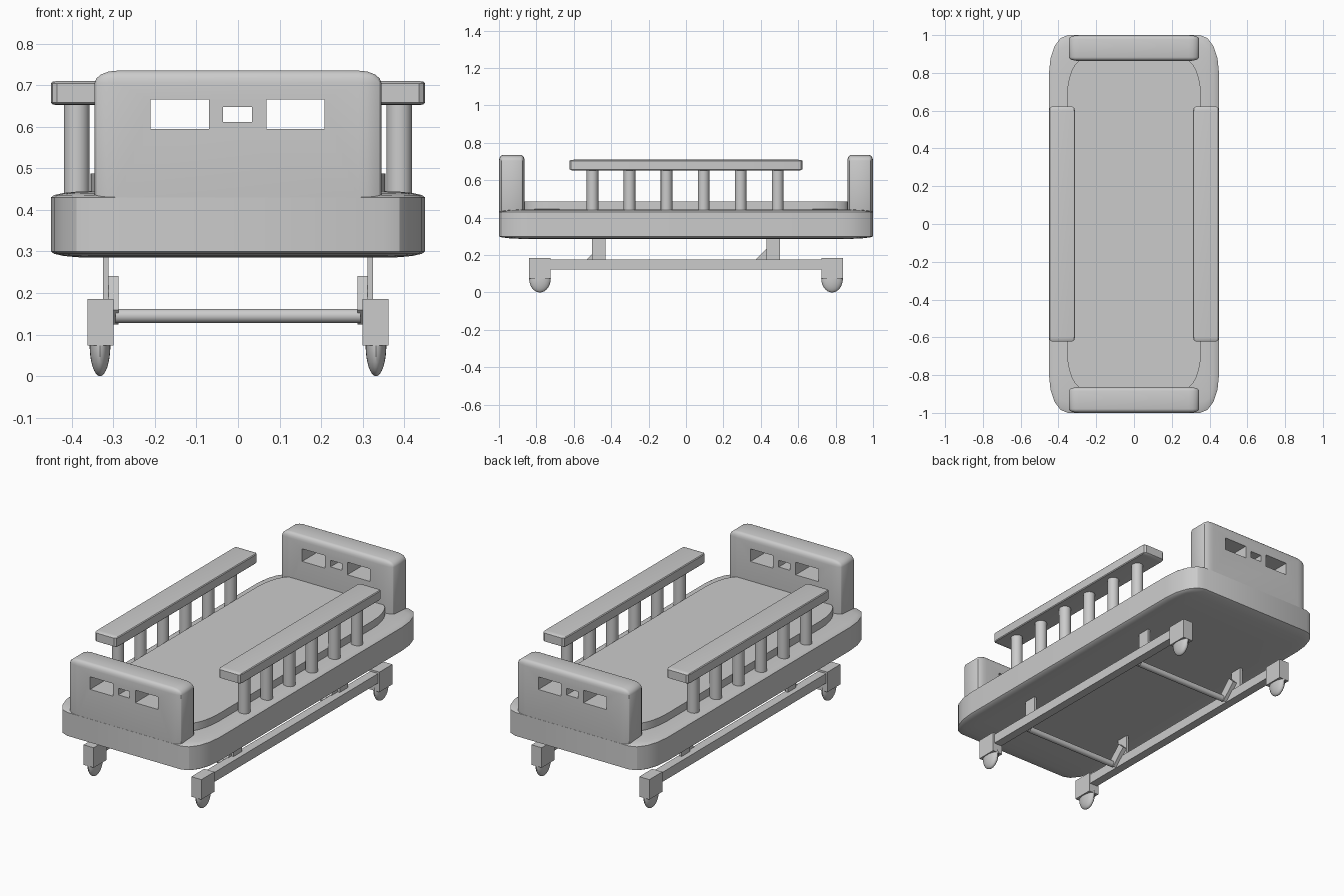
import bpy, bmesh, math
from mathutils import Vector, Matrix

if "Cube" in bpy.data.objects:
    bpy.data.objects.remove(bpy.data.objects["Cube"])

grey = bpy.data.materials.new("light_grey")
grey.diffuse_color = (0.6, 0.6, 0.6, 1)
grey.use_nodes = True
grey.node_tree.nodes["Principled BSDF"].inputs["Base Color"].default_value = grey.diffuse_color


def finish(name, bm, smooth=True):
    bmesh.ops.recalc_face_normals(bm, faces=bm.faces)
    me = bpy.data.meshes.new(name)
    bm.to_mesh(me)
    bm.free()
    me.materials.append(grey)
    ob = bpy.data.objects.new(name, me)
    bpy.context.collection.objects.link(ob)
    if smooth:
        bpy.ops.object.select_all(action='DESELECT')
        ob.select_set(True)
        bpy.context.view_layer.objects.active = ob
        bpy.ops.object.shade_smooth_by_angle(angle=math.radians(30))
    return ob


def box(name, lo, hi, radii=None, segments=4, upright_only=False):
    """Box between two corners; optional bevel with its own radius per axis."""
    lo, hi = Vector(lo), Vector(hi)
    size, mid = hi - lo, (lo + hi) / 2
    r = Vector(radii) if radii else Vector((1, 1, 1))
    bm = bmesh.new()
    bmesh.ops.create_cube(bm, size=1)
    bmesh.ops.scale(bm, vec=[size[i] / r[i] for i in range(3)], verts=bm.verts)
    if radii:
        edges = [e for e in bm.edges if not upright_only
                 or abs(e.verts[0].co.z - e.verts[1].co.z) > 1e-4]
        bmesh.ops.bevel(bm, geom=edges, offset=1, segments=segments,
                        profile=0.5, affect='EDGES', clamp_overlap=False)
    bmesh.ops.scale(bm, vec=r, verts=bm.verts)
    bmesh.ops.translate(bm, vec=mid, verts=bm.verts)
    return finish(name, bm, radii is not None)


def side_box(name, s, x0, x1, y0, y1, z0, z1, **kw):
    """Box on the left (s=-1) or right (s=1) side."""
    a, b = sorted((s * x0, s * x1))
    return box(name, (a, y0, z0), (b, y1, z1), **kw)


def cylinder(name, p, q, radius, sides=24):
    p, q = Vector(p), Vector(q)
    bm = bmesh.new()
    rot = (q - p).to_track_quat('Z', 'Y').to_matrix().to_4x4()
    bmesh.ops.create_cone(bm, cap_ends=True, segments=sides, radius1=radius,
                          radius2=radius, depth=(q - p).length,
                          matrix=Matrix.Translation((p + q) / 2) @ rot)
    return finish(name, bm)


# Bed deck and mattress
box("bed_deck", (-.45, -1, .285), (.45, 1, .445), radii=(.1, .2, .015))
box("mattress", (-.355, -.87, .40), (.355, .87, .487), radii=(.085, .2, 1),
    segments=6, upright_only=True)

# Head and foot boards with three handle openings each
for name, s in (("foot_board", -1), ("head_board", 1)):
    y0, y1 = sorted((s * .863, s * .9995))
    board = box(name, (-.345, y0, .395), (.345, y1, .735), radii=(.055, .02, .03))
    for x0, x1, z0, z1 in ((-.21, -.07, .595, .665), (-.036, .034, .611, .648),
                           (.068, .208, .595, .665)):
        cutter = box("opening_cutter", (x0, y0 - .1, z0), (x1, y1 + .1, z1))
        cutter.hide_render = True
        mod = board.modifiers.new("opening", 'BOOLEAN')
        mod.operation = 'DIFFERENCE'
        mod.solver = 'EXACT'
        mod.object = cutter
        bpy.context.view_layer.objects.active = board
        while board.modifiers[0] != mod:
            bpy.ops.object.modifier_move_up(modifier=mod.name)
        bpy.ops.object.modifier_apply(modifier=mod.name)
        bpy.data.objects.remove(cutter)

for side, s in (("left", -1), ("right", 1)):
    # Side guard: hand rail on six posts
    side_box(side + "_hand_rail", s, .312, .45, -.622, .622, .652, .71,
             radii=(.014, .025, .006), segments=2)
    for i in range(6):
        y = -.5 + i * .198
        cylinder(side + "_guard_post", (s * .388, y, .43), (s * .388, y, .66), .031)
    # Lower frame rail
    side_box(side + "_lower_rail", s, .306, .354, -.74, .74, .122, .175)
    for y0 in (-.503, .43):
        # Upright plate between lower rail and deck
        side_box(side + "_upright_plate", s, .311, .325, y0, y0 + .072, .15, .30)
    for y in (-.525, .38):
        # Slanted lift arm
        bm = bmesh.new()
        bmesh.ops.create_cube(bm, size=1)
        bmesh.ops.scale(bm, vec=(.025, .115, .05), verts=bm.verts)
        bmesh.ops.rotate(bm, matrix=Matrix.Rotation(math.radians(45), 3, 'X'), verts=bm.verts)
        bmesh.ops.translate(bm, vec=(s * .2995, y + .035, .182), verts=bm.verts)
        finish(side + "_lift_arm", bm, False)
    for e in (-1, 1):
        # Castor housing and wheel
        y0, y1 = sorted((e * .725, e * .839))
        side_box(side + "_castor_block", s, .30, .362, y0, y1, .074, .185)
        bm = bmesh.new()
        bmesh.ops.create_uvsphere(bm, u_segments=24, v_segments=16, radius=1)
        bmesh.ops.scale(bm, vec=(.025, .058, .075), verts=bm.verts)
        bmesh.ops.translate(bm, vec=(s * .332, e * .781, .075), verts=bm.verts)
        finish(side + "_castor_wheel", bm)

# Cross bars joining the lift arms
for y in (-.525, .38):
    cylinder("cross_bar", (-.295, y, .145), (.295, y, .145), .017, 16)
